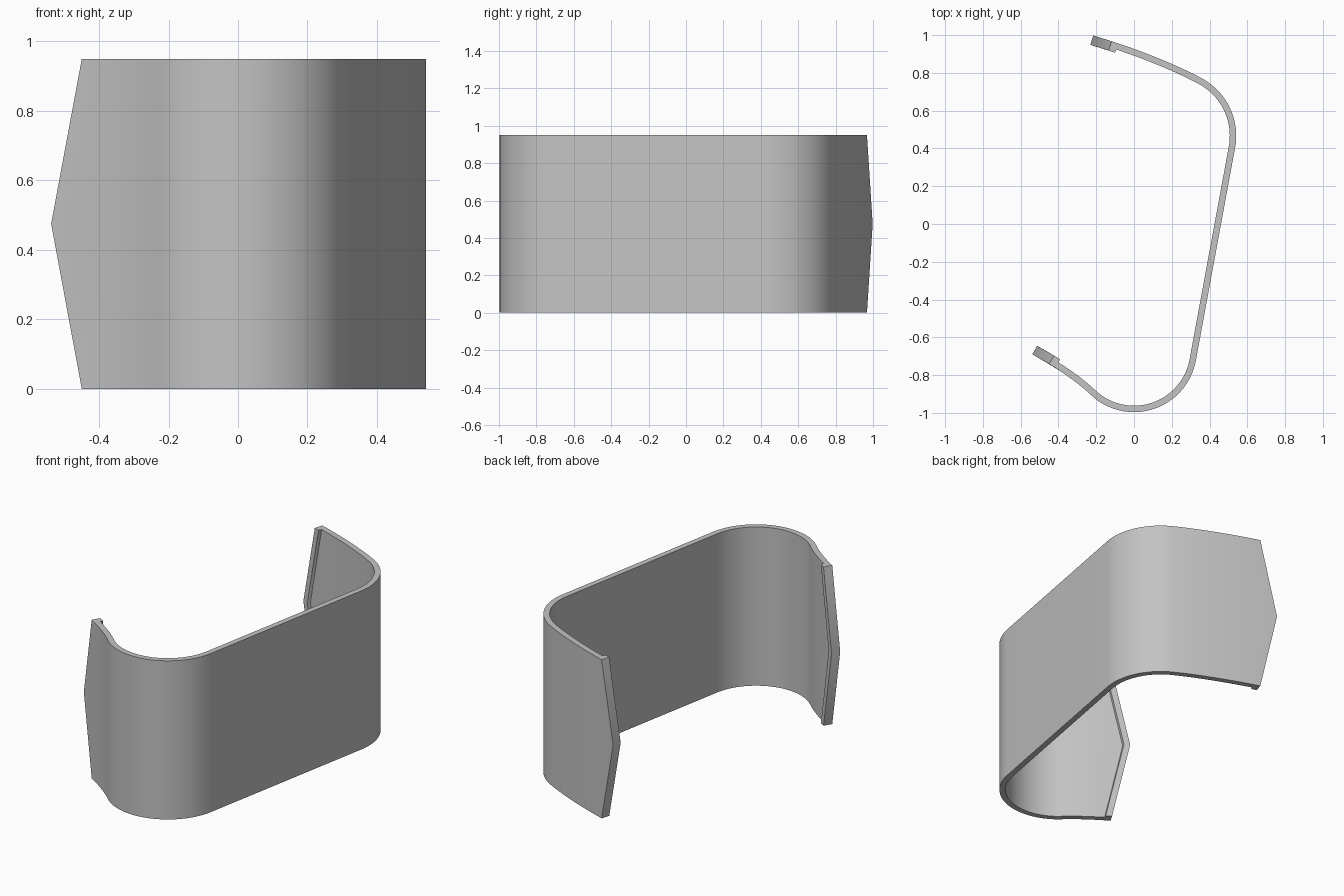
import bpy, bmesh, math
from mathutils import Vector

if "Cube" in bpy.data.objects:
    bpy.data.objects.remove(bpy.data.objects["Cube"])

HEIGHT, WALL = 0.95, 0.034
LIP_WALL, LIP_WIDTH, POINT = 0.052, 0.035, 0.102


def arc(cx, cy, r, a0, a1, n):
    angles = [math.radians(a0 + (a1 - a0) * i / n) for i in range(n + 1)]
    return [Vector((cx + r * math.cos(a), cy + r * math.sin(a))) for a in angles]


def bend(p, c, q, n=12):
    p, c, q = Vector(p), Vector(c), Vector(q)
    ts = [i / n for i in range(n + 1)]
    return [p * (1 - t) ** 2 + c * 2 * t * (1 - t) + q * t * t for t in ts]


# Outer outline of the band: front tail, front curl, straight side, back curl, back tail
path = bend((-0.538, -0.69), (-0.342, -0.798), (-0.227, -0.906))
path += arc(0, -0.663, 0.333, 227, 349.6, 32)[1:]
path += arc(0.196, 0.467, 0.345, -10.4, 62.7, 20)
path += bend((0.355, 0.774), (0.112, 0.9), (-0.216, 0.998))[1:]

dist = [0.0]
for a, b in zip(path, path[1:]):
    dist.append(dist[-1] + (b - a).length)
total = dist[-1]


def along(s):
    """Point on the outline at a given distance from the front tip."""
    for i in range(len(path) - 1):
        if s <= dist[i + 1] or i == len(path) - 2:
            return path[i].lerp(path[i + 1], (s - dist[i]) / (dist[i + 1] - dist[i]))


def inward(s):
    a, b = along(max(s - 0.01, 0)), along(min(s + 0.01, total))
    d = (b - a).normalized()
    return Vector((-d.y, d.x))


# Stations along the band: (distance, wall thickness) for one height
def stations(trim):
    lip = [(trim, LIP_WALL), (trim + LIP_WIDTH, LIP_WALL), (trim + LIP_WIDTH + 0.004, WALL)]
    body = [(s, WALL) for s in dist if 0.16 < s < total - 0.16]
    return lip + body + [(total - s, t) for s, t in reversed(lip)]


# Solid band with pointed ends and a raised inner lip along each end
bm = bmesh.new()
outer, inner = [], []
for k in range(3):
    z, trim = HEIGHT * k / 2, POINT * abs(k - 1)
    row_out, row_in = [], []
    for s, wall in stations(trim):
        p = along(s)
        q = p + inward(s) * wall
        row_out.append(bm.verts.new((p.x, p.y, z)))
        row_in.append(bm.verts.new((q.x, q.y, z)))
    outer.append(row_out)
    inner.append(row_in)

last = len(outer[0]) - 1
for k in range(2):
    for grid in (outer, inner):
        for i in range(last):
            bm.faces.new((grid[k][i], grid[k][i + 1], grid[k + 1][i + 1], grid[k + 1][i]))
    for i in (0, last):
        bm.faces.new((outer[k][i], inner[k][i], inner[k + 1][i], outer[k + 1][i]))
for k in (0, 2):
    for i in range(last):
        bm.faces.new((outer[k][i], outer[k][i + 1], inner[k][i + 1], inner[k][i]))
bmesh.ops.recalc_face_normals(bm, faces=bm.faces)

mesh = bpy.data.meshes.new("curved_band")
bm.to_mesh(mesh)
bm.free()
band = bpy.data.objects.new("curved_band", mesh)
bpy.context.collection.objects.link(band)

# Plain grey metal
grey = bpy.data.materials.new("plain_grey")
grey.use_nodes = True
colour = (0.55, 0.55, 0.55, 1)
grey.diffuse_color = colour
grey.node_tree.nodes["Principled BSDF"].inputs["Base Color"].default_value = colour
mesh.materials.append(grey)

bpy.ops.object.select_all(action="DESELECT")
band.select_set(True)
bpy.context.view_layer.objects.active = band
bpy.ops.object.shade_smooth_by_angle(angle=math.radians(30))
